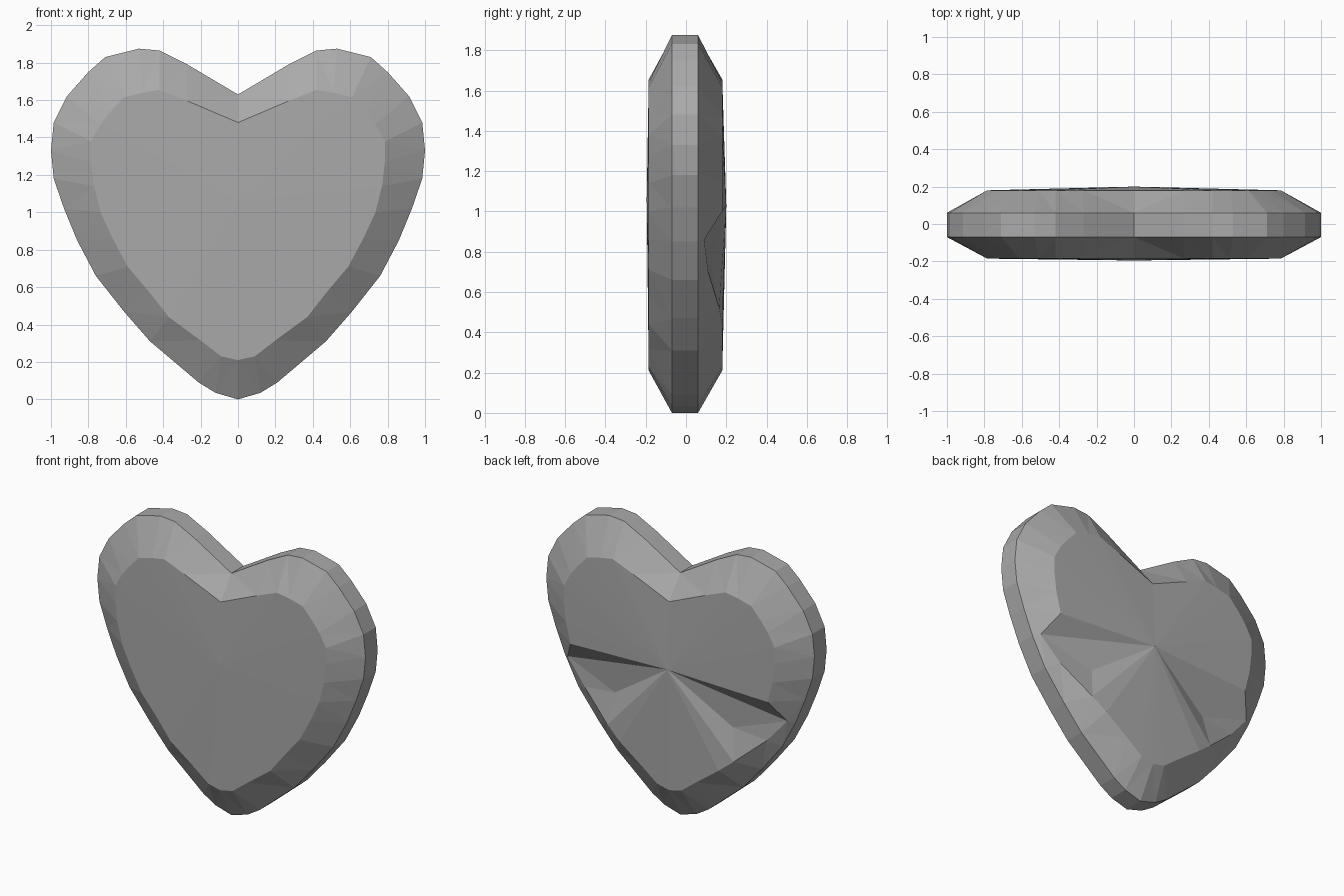
import bpy, bmesh

if "Cube" in bpy.data.objects:
    bpy.data.objects.remove(bpy.data.objects["Cube"])

# Half outlines (x, z), from the bottom tip up to the notch
RIM = [(0, 0), (.12, .035), (.21, .09), (.47, .31), (.61, .47), (.76, .66),
       (.86, .85), (.93, 1.02), (.985, 1.18), (1, 1.33), (.985, 1.48), (.915, 1.62),
       (.8, 1.75), (.71, 1.83), (.53, 1.875), (.42, 1.865), (.27, 1.79), (0, 1.63)]
FACET = [(0, .21), (.09, .23), (.2, .315), (.37, .44), (.48, .58), (.59, .71),
         (.67, .86), (.735, 1), (.77, 1.14), (.785, 1.27), (.785, 1.38), (.735, 1.47),
         (.68, 1.54), (.61, 1.615), (.51, 1.64), (.42, 1.655), (.27, 1.595), (0, 1.48)]
# Dented vertices on the back facet ring
DENTS = {4: (.47, .165, .52), 5: (.68, .11, .7), 6: (.82, .09, .86)}

stone = bpy.data.materials.new("stone grey")
stone.use_nodes = True
grey = (.4, .4, .4, 1)
stone.diffuse_color = grey
stone.node_tree.nodes["Principled BSDF"].inputs["Base Color"].default_value = grey

bm = bmesh.new()


def ring(outline, y, dents={}):
    """Closed heart loop: left half going up, then its mirror going down."""
    half = [dents.get(i, (x, y, z)) for i, (x, z) in enumerate(outline)]
    mirror = [(-x, v, z) for x, v, z in half[-2:0:-1]]
    return [bm.verts.new(p) for p in half + mirror]


loops = [ring(FACET, -.185), ring(RIM, -.07), ring(RIM, .06), ring(FACET, .18, DENTS)]
count = len(loops[0])

# Bevels and rim
for a, b in zip(loops, loops[1:]):
    for i in range(count):
        j = (i + 1) % count
        bm.faces.new((a[i], a[j], b[j], b[i]))

# Shallow front peak
peak = bm.verts.new((0, -.195, 1.06))
for i in range(count):
    bm.faces.new((peak, loops[0][(i + 1) % count], loops[0][i]))

# Back peak, with a dimple fanned in on each side
back = loops[3]
peak = bm.verts.new((0, .2, 1.03))
for side in (1, -1):
    dimple = bm.verts.new((side * .44, .125, .73))
    r = [back[(side * i) % count] for i in range(len(RIM))]
    for i in range(len(r) - 1):
        bm.faces.new((dimple if i in (4, 5) else peak, r[i], r[i + 1]))
    bm.faces.new((peak, r[4], dimple))
    bm.faces.new((peak, dimple, r[6]))

bmesh.ops.triangulate(bm, faces=[f for f in bm.faces if len(f.verts) > 3])
bmesh.ops.recalc_face_normals(bm, faces=bm.faces)
mesh = bpy.data.meshes.new("heart_gem")
bm.to_mesh(mesh)
bm.free()
mesh.materials.append(stone)
bpy.context.collection.objects.link(bpy.data.objects.new("heart_gem", mesh))
